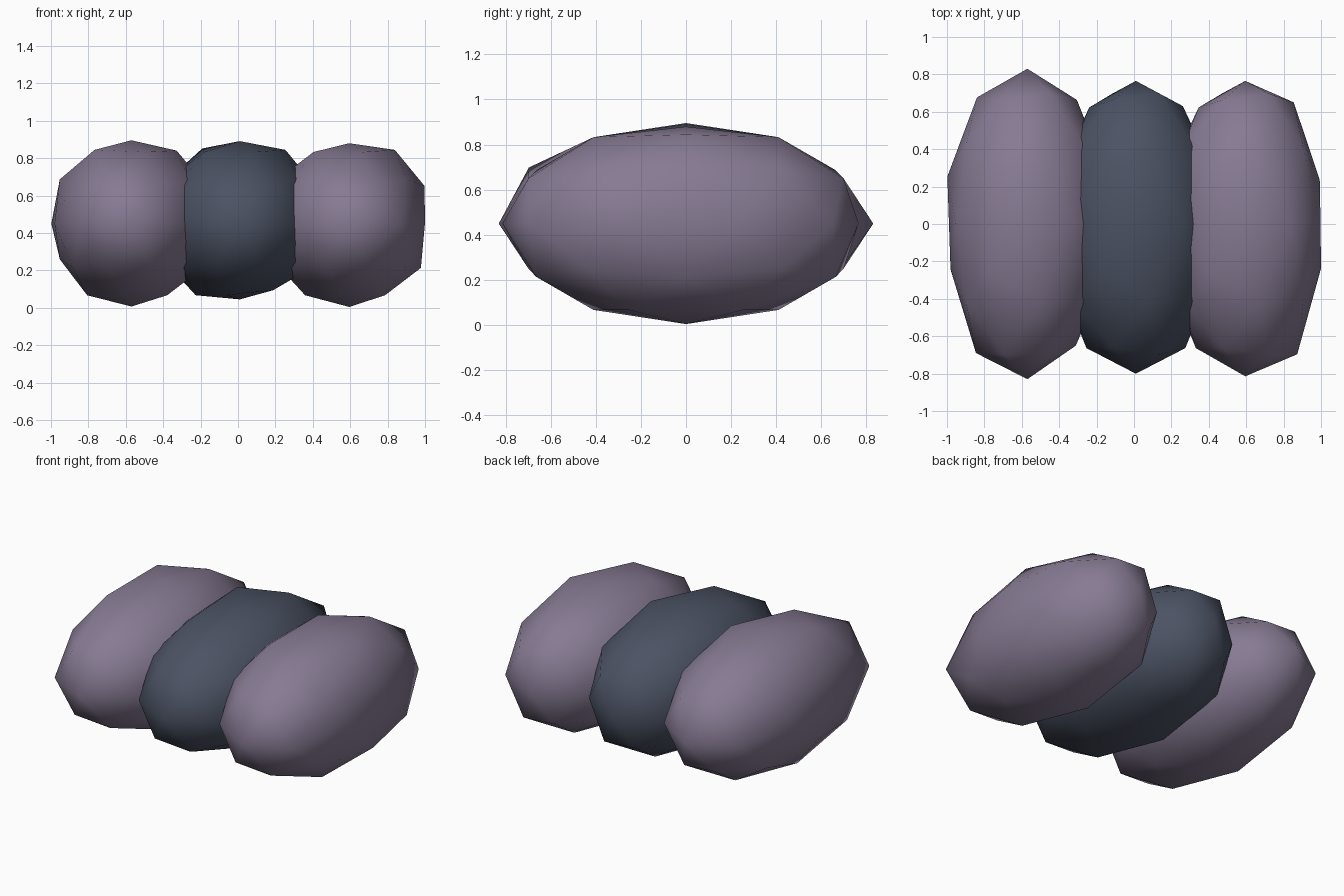
import bpy
from mathutils import Vector

if "Cube" in bpy.data.objects:
    bpy.data.objects.remove(bpy.data.objects["Cube"])

RADII = Vector((0.45, 0.82, 0.45))


def material(name, color):
    mat = bpy.data.materials.new(name)
    mat.diffuse_color = color
    mat.use_nodes = True
    mat.node_tree.nodes["Principled BSDF"].inputs["Base Color"].default_value = mat.diffuse_color
    return mat


def lobe(name, x, mat, dents):
    """Stretched icosphere; each dent is (direction, radial factor)."""
    bpy.ops.mesh.primitive_ico_sphere_add(subdivisions=2, radius=1)
    ob = bpy.context.object
    ob.name = name
    verts = ob.data.vertices
    unit = [v.co.normalized() for v in verts]
    factors = {}
    for d, f in dents:
        d = Vector(d).normalized()
        factors[max(range(len(unit)), key=lambda i: unit[i].dot(d))] = f
    for i, v in enumerate(verts):
        v.co = unit[i] * RADII * factors.get(i, 1.0) + Vector((x, 0, 0.45))
    ob.data.materials.append(mat)
    bpy.ops.object.shade_smooth()
    return ob


mauve = material("mauve", (0.24, 0.195, 0.29, 1))
slate = material("slate", (0.07, 0.085, 0.125, 1))

# left lobe, slightly the longest
lobe("left_lobe", -0.57, mauve, [
    ((0, 0, 1), 0.99), ((0, 0, -1), 0.985),
    ((0, 1, 0), 1.012), ((0, -1, 0), 1.012),
    ((-0.59, 0.81, 0), 1.02), ((-0.59, -0.81, 0), 1.04),
    ((0.59, -0.81, 0), 0.98), ((0.53, 0, 0.85), 1.02),
    ((-0.43, 0.31, 0.85), 1.03), ((-0.43, -0.31, 0.85), 1.03),
    ((-0.95, -0.31, 0), 0.96), ((-0.89, 0, -0.45), 0.95),
    ((-0.26, -0.81, 0.53), 1.05)])

# middle lobe, dented at the ends and underneath
lobe("middle_lobe", 0.01, slate, [
    ((0, 0, 1), 0.98), ((0, 0, -1), 0.90),
    ((0, 1, 0), 0.933), ((0, -1, 0), 0.976),
    ((0.59, 0.81, 0), 0.95), ((-0.59, 0.81, 0), 0.94),
    ((0.53, 0, 0.85), 1.03), ((-0.43, 0.31, 0.85), 1.05),
    ((0.43, 0.31, -0.85), 0.93), ((0.43, -0.31, -0.85), 0.93)])

# right lobe
lobe("right_lobe", 0.595, mauve, [
    ((0, 0, 1), 0.955), ((0, 0, -1), 0.99),
    ((0, 1, 0), 0.933), ((0, -1, 0), 0.993),
    ((0.59, 0.81, 0), 0.98), ((0.59, -0.81, 0), 1.05),
    ((-0.59, 0.81, 0), 0.94), ((0.53, 0, 0.85), 1.03),
    ((0.95, 0.31, 0), 0.93), ((0.95, -0.31, 0), 0.945)])
